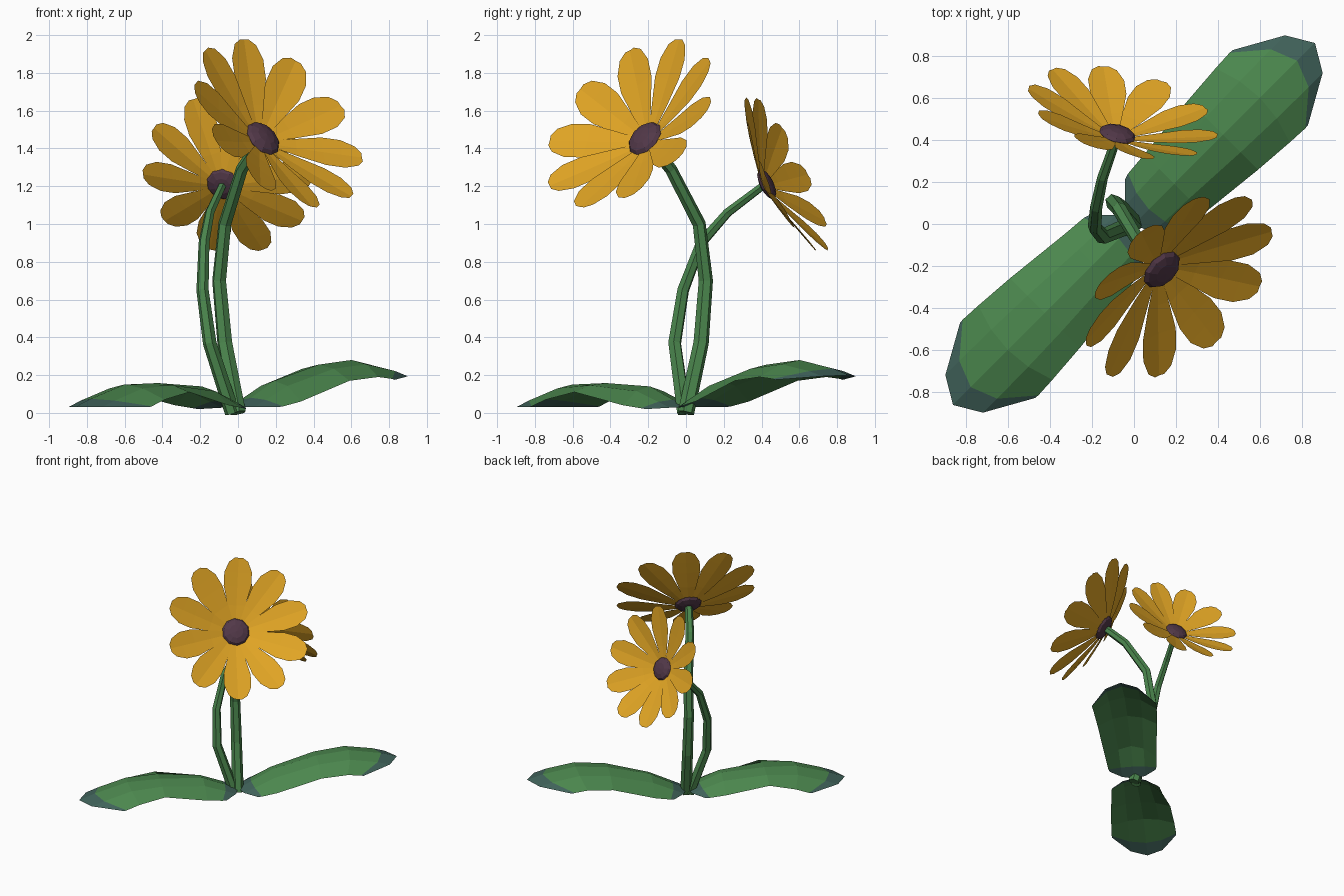
import bpy, bmesh, math
from mathutils import Vector, Matrix

if "Cube" in bpy.data.objects:
    bpy.data.objects.remove(bpy.data.objects["Cube"])


def material(name, rgb):
    m = bpy.data.materials.new(name)
    m.diffuse_color = (*rgb, 1)
    m.use_nodes = True
    m.node_tree.nodes["Principled BSDF"].inputs["Base Color"].default_value = m.diffuse_color
    return m


GREEN = material("leaf green", (0.070, 0.240, 0.075))
TEAL = material("leaf edge teal", (0.050, 0.120, 0.100))
GOLD = material("petal gold", (0.750, 0.375, 0.018))
PURPLE = material("flower centre purple", (0.085, 0.040, 0.066))


def make_object(name, bm, mats):
    me = bpy.data.meshes.new(name)
    bm.to_mesh(me)
    bm.free()
    for m in mats:
        me.materials.append(m)
    ob = bpy.data.objects.new(name, me)
    bpy.context.collection.objects.link(ob)
    return ob


def grid(bm, rows):
    """Skin a list of vertex rows, returning (row index, face) pairs."""
    vs = [[bm.verts.new(p) for p in row] for row in rows]
    out = []
    for i in range(len(vs) - 1):
        for j in range(len(vs[i]) - 1):
            a, b, c, d = vs[i][j], vs[i][j + 1], vs[i + 1][j + 1], vs[i + 1][j]
            out.append((i, bm.faces.new((a, b, c, d))))
    return out


# Stems: six-sided tapered tubes along a bent path
def stem(name, pts, r0, r1):
    cu = bpy.data.curves.new(name, 'CURVE')
    cu.dimensions = '3D'
    cu.bevel_depth = 1.0
    cu.bevel_resolution = 1
    cu.use_fill_caps = True
    sp = cu.splines.new('POLY')
    sp.points.add(len(pts) - 1)
    sp.use_smooth = False
    for i, p in enumerate(pts):
        sp.points[i].co = (*p, 1)
        sp.points[i].radius = r0 + (r1 - r0) * i / (len(pts) - 1)
    cu.materials.append(GREEN)
    ob = bpy.data.objects.new(name, cu)
    bpy.context.collection.objects.link(ob)
    bpy.ops.object.select_all(action='DESELECT')
    ob.select_set(True)
    bpy.context.view_layer.objects.active = ob
    bpy.ops.object.convert(target='MESH')


# Flower heads: ten cupped petals with a faceted dome in the middle
PETAL = [(0.02, 0.012), (0.20, 0.066), (0.34, 0.104), (0.44, 0.104),
         (0.515, 0.072), (0.545, 0.030)]


def flower(name, apex, normal, size, phase):
    n = Vector(normal).normalized()
    u = Vector((0, 0, 1)).cross(n).normalized()
    v = n.cross(u)
    frame = Matrix((u, v, n)).transposed().to_4x4()
    frame = Matrix.Translation(apex) @ frame @ Matrix.Scale(size, 4)

    bm = bmesh.new()
    for k in range(10):
        turn = Matrix.Rotation(-math.radians(phase + 36 * k), 4, 'Z')
        rows = []
        for r, w in PETAL:
            h = 0.17 * (r / 0.545) ** 1.1
            # slight fold on the midline and a slight twist across the petal
            rows.append([frame @ turn @ Vector((f * w, r, h + 0.08 * w * abs(f) + 0.08 * w * f))
                         for f in (-1, 0, 1)])
        grid(bm, rows)
    make_object(name + "_petals", bm, [GOLD])

    bm = bmesh.new()
    bmesh.ops.create_uvsphere(bm, u_segments=10, v_segments=6, radius=0.105)
    bmesh.ops.transform(bm, verts=bm.verts,
                        matrix=frame @ Matrix.Translation((0, 0, 0.03)) @ Matrix.Diagonal((1, 1, 0.35, 1)))
    make_object(name + "_centre", bm, [PURPLE])


# Leaves: arched blades with a ridge; first and last bands are teal
# rows: (centre distance, edge distance, half width, ridge z, edge z)
def leaf(name, rows, angle):
    rot = Matrix.Rotation(math.radians(angle), 4, 'Z')
    pts = [[rot @ Vector((c + (e - c) * f * f, -f * w, zc + (ze - zc) * f * f))
            for f in (-1, -0.5, 0, 0.5, 1)] for c, e, w, zc, ze in rows]
    bm = bmesh.new()
    for i, face in grid(bm, pts):
        face.material_index = 1 if i in (0, len(rows) - 2) else 0
    bmesh.ops.reverse_faces(bm, faces=bm.faces)
    make_object(name, bm, [GREEN, TEAL])


apex1, apex2 = (0.115, -0.20, 1.435), (-0.085, 0.405, 1.20)

stem("tall_stem", [(0, 0, 0), (-0.07, 0.08, 0.37), (-0.10, 0.105, 0.70),
                   (-0.07, 0.07, 1.0), (0.02, -0.08, 1.29), apex1], 0.044, 0.030)
stem("short_stem", [(-0.03, -0.01, 0), (-0.15, -0.06, 0.37), (-0.188, -0.015, 0.65),
                    (-0.18, 0.08, 0.90), (-0.15, 0.22, 1.06), apex2], 0.040, 0.022)

flower("front_flower", apex1, (1, -1, 1), 1.0, 6)
flower("back_flower", apex2, (0.22, 0.875, 0.43), 0.85, 18)

leaf("right_leaf", [(0.00, 0.12, 0.18, 0.03, 0.03), (0.10, 0.15, 0.19, 0.08, 0.035),
                    (0.27, 0.27, 0.20, 0.17, 0.06), (0.60, 0.60, 0.235, 0.255, 0.17),
                    (0.85, 0.80, 0.25, 0.28, 0.19), (1.10, 0.90, 0.255, 0.235, 0.18),
                    (1.22, 0.92, 0.253, 0.20, 0.175)], 45)
leaf("left_leaf", [(0.00, 0.12, 0.18, 0.03, 0.02), (0.10, 0.15, 0.19, 0.07, 0.025),
                   (0.27, 0.27, 0.20, 0.14, 0.04), (0.60, 0.60, 0.235, 0.158, 0.11),
                   (0.85, 0.80, 0.25, 0.15, 0.07), (1.10, 0.90, 0.255, 0.075, 0.035),
                   (1.22, 0.92, 0.253, 0.03, 0.03)], 225)
